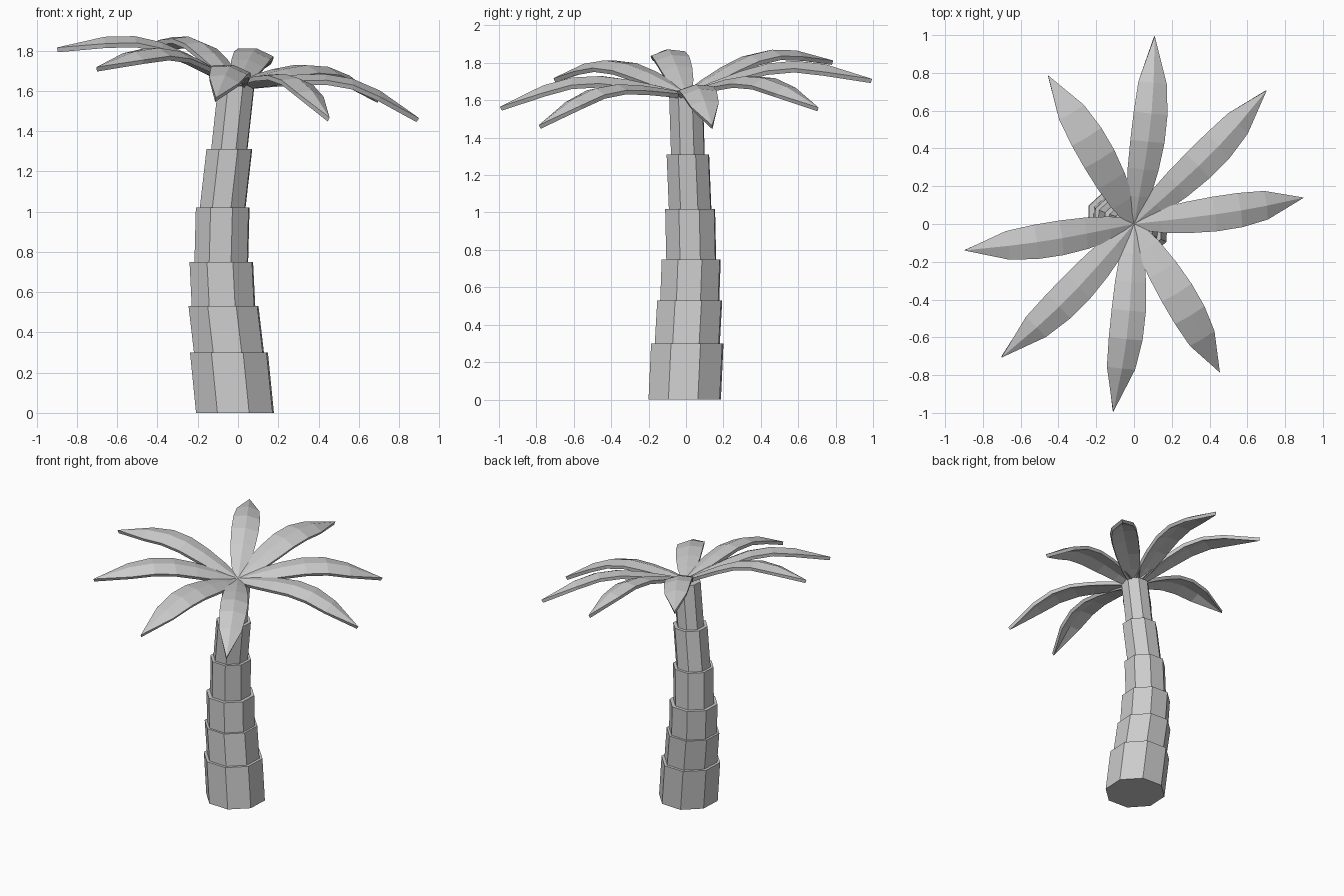
import bpy, bmesh, math
from mathutils import Vector, Matrix

if "Cube" in bpy.data.objects:
    bpy.data.objects.remove(bpy.data.objects["Cube"])


def new_object(name, bm):
    bmesh.ops.recalc_face_normals(bm, faces=bm.faces[:])
    mesh = bpy.data.meshes.new(name)
    bm.to_mesh(mesh)
    bm.free()
    obj = bpy.data.objects.new(name, mesh)
    bpy.context.collection.objects.link(obj)
    return obj


# Trunk: stacked octagonal segments along a bent path, each thinner than the last
path = [Vector(p) for p in [
    (-0.015, -0.007, 0), (-0.045, 0.007, 0.30), (-0.072, 0.02, 0.53),
    (-0.083, 0.028, 0.75), (-0.076, 0.022, 1.02), (-0.043, 0.01, 1.31),
    (-0.008, 0, 1.63)]]
radii = [0.206, 0.185, 0.168, 0.142, 0.121, 0.096]
for i, radius in enumerate(radii):
    bm = bmesh.new()
    rings = []
    for centre in (path[i], path[i + 1]):
        angles = [math.radians(20 + 45 * k) for k in range(8)]
        rings.append([bm.verts.new(centre + Vector((math.cos(a), math.sin(a), 0)) * radius)
                      for a in angles])
    for k in range(8):
        j = (k + 1) % 8
        bm.faces.new((rings[0][k], rings[0][j], rings[1][j], rings[1][k]))
    bm.faces.new(rings[0][::-1])
    bm.faces.new(rings[1])
    new_object(f"trunk_segment_{i + 1}", bm)

# Frond profile: distance, ridge height, half width, drop of the edges
profile = [(0.0, 0.0, 0.03, 0.01), (0.15, 0.05, 0.065, 0.015), (0.30, 0.095, 0.084, 0.02),
           (0.45, 0.126, 0.093, 0.02), (0.60, 0.13, 0.092, 0.022), (0.76, 0.098, 0.077, 0.025)]


def frond(name, tip_x, tip_y):
    # The whole crown leans, so every tip lies in one tilted plane
    normal = Vector((0.21, -0.098, 1)).normalized()
    reach = Vector((tip_x, tip_y, -0.21 * tip_x + 0.098 * tip_y))
    length = reach.length
    along = reach.normalized()
    side = normal.cross(along)
    bm = bmesh.new()
    rows = [[bm.verts.new((d * length, -w, h - drop)),
             bm.verts.new((d * length, 0, h)),
             bm.verts.new((d * length, w, h - drop))] for d, h, w, drop in profile]
    for a, b in zip(rows, rows[1:]):
        for k in range(2):
            bm.faces.new((a[k], b[k], b[k + 1], a[k + 1]))
    tip = bm.verts.new((length, 0, 0))
    for k in range(2):
        bm.faces.new((rows[-1][k], tip, rows[-1][k + 1]))
    obj = new_object(name, bm)
    # make sure the upper face points up before thickening downwards
    if obj.data.polygons[0].normal.z < 0:
        obj.data.flip_normals()
    basis = Matrix((along, side, normal)).transposed().to_4x4()
    obj.data.transform(Matrix.Translation((0, 0, 1.64)) @ basis)
    solid = obj.modifiers.new("thickness", 'SOLIDIFY')
    solid.thickness = 0.024
    solid.offset = -1


# Crown: four pairs of opposite fronds
for i, (x, y) in enumerate([(0.11, 0.995), (0.703, 0.708), (0.90, 0.14), (0.455, -0.787)]):
    for label, s in (("a", 1), ("b", -1)):
        frond(f"frond_{i + 1}{label}", s * x, s * y)
